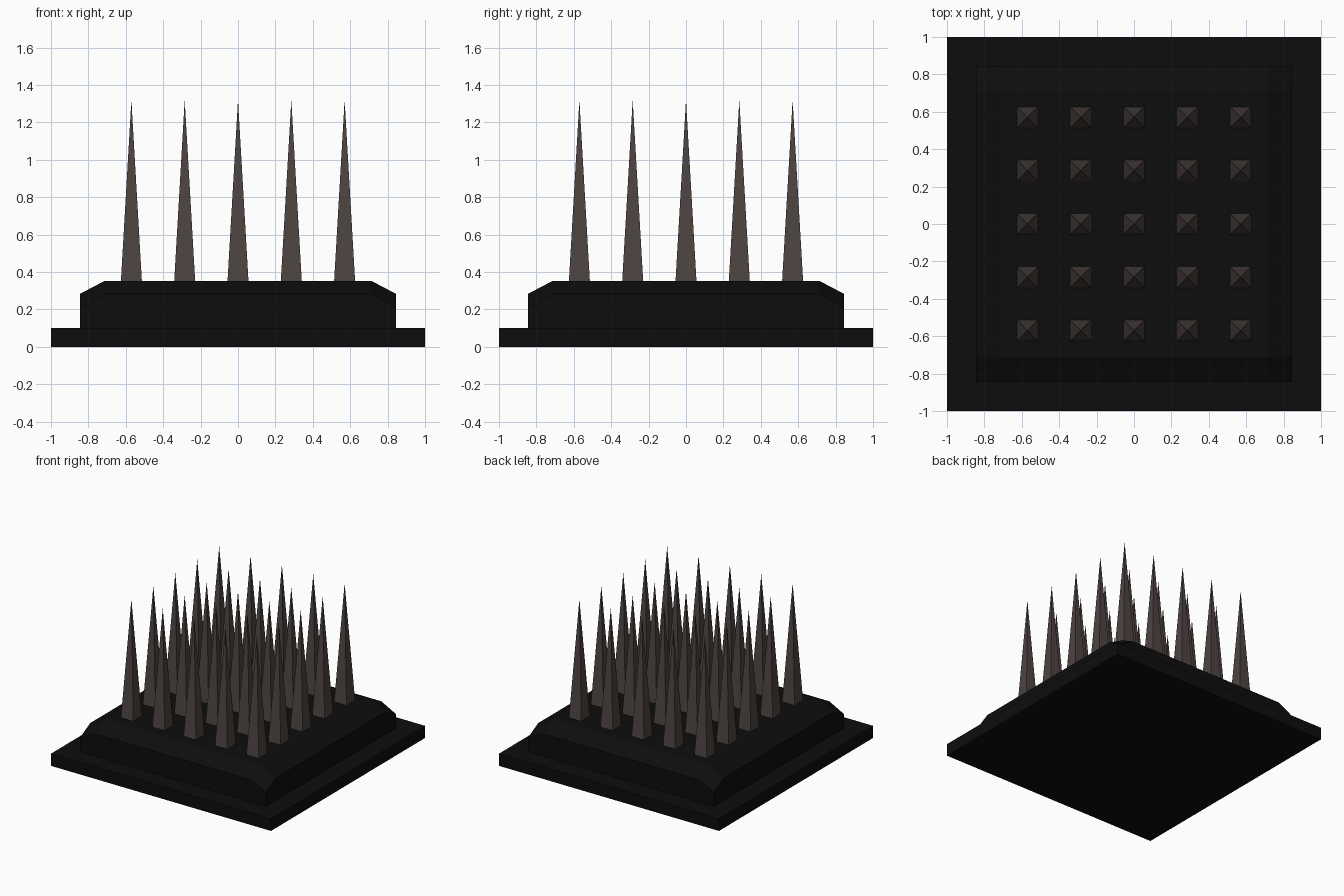
import bpy, bmesh

if "Cube" in bpy.data.objects:
    bpy.data.objects.remove(bpy.data.objects["Cube"])


def material(name, color):
    m = bpy.data.materials.new(name)
    m.diffuse_color = (*color, 1)
    m.use_nodes = True
    m.node_tree.nodes["Principled BSDF"].inputs["Base Color"].default_value = m.diffuse_color
    return m


def finish(name, bm, mat):
    bmesh.ops.recalc_face_normals(bm, faces=bm.faces)
    mesh = bpy.data.meshes.new(name)
    bm.to_mesh(mesh)
    bm.free()
    mesh.materials.append(mat)
    obj = bpy.data.objects.new(name, mesh)
    bpy.context.collection.objects.link(obj)
    return obj


dark = material("dark_base", (0.004, 0.004, 0.004))
metal = material("dark_metal", (0.075, 0.058, 0.053))

# Square bottom plate
bm = bmesh.new()
bmesh.ops.create_cube(bm, size=1)
for v in bm.verts:
    v.co = (v.co.x * 2, v.co.y * 2, 0.05 + v.co.z * 0.1)
finish("bottom_plate", bm, dark)

# Raised block: sloped rim drops once at the sides and twice at the corners
STEPS = (-0.845, -0.712, 0.712, 0.845)
BOTTOM, TOP, DROP = 0.1, 0.353, 0.07
bm = bmesh.new()
grid = [[bm.verts.new((x, y, TOP - DROP * ((i in (0, 3)) + (j in (0, 3)))))
         for j, y in enumerate(STEPS)] for i, x in enumerate(STEPS)]
for i in range(3):
    for j in range(3):
        bm.faces.new((grid[i][j], grid[i + 1][j], grid[i + 1][j + 1], grid[i][j + 1]))
rim = [e for e in bm.edges if e.is_boundary]
walls = bmesh.ops.extrude_edge_only(bm, edges=rim)["geom"]
for v in walls:
    if isinstance(v, bmesh.types.BMVert):
        v.co.z = BOTTOM
bmesh.ops.holes_fill(bm, edges=[e for e in bm.edges if e.is_boundary], sides=0)
finish("raised_block", bm, dark)

# Five by five field of four-sided spikes
SPACING, HALF, TIP = 0.285, 0.056, 1.32
bm = bmesh.new()
for i in range(-2, 3):
    for j in range(-2, 3):
        cx, cy = i * SPACING, j * SPACING
        base = [bm.verts.new((cx + sx * HALF, cy + sy * HALF, TOP))
                for sx, sy in ((-1, -1), (1, -1), (1, 1), (-1, 1))]
        tip = bm.verts.new((cx, cy, TIP))
        for k in range(4):
            bm.faces.new((base[k], base[(k + 1) % 4], tip))
        bm.faces.new(base[::-1])
finish("spikes", bm, metal)
